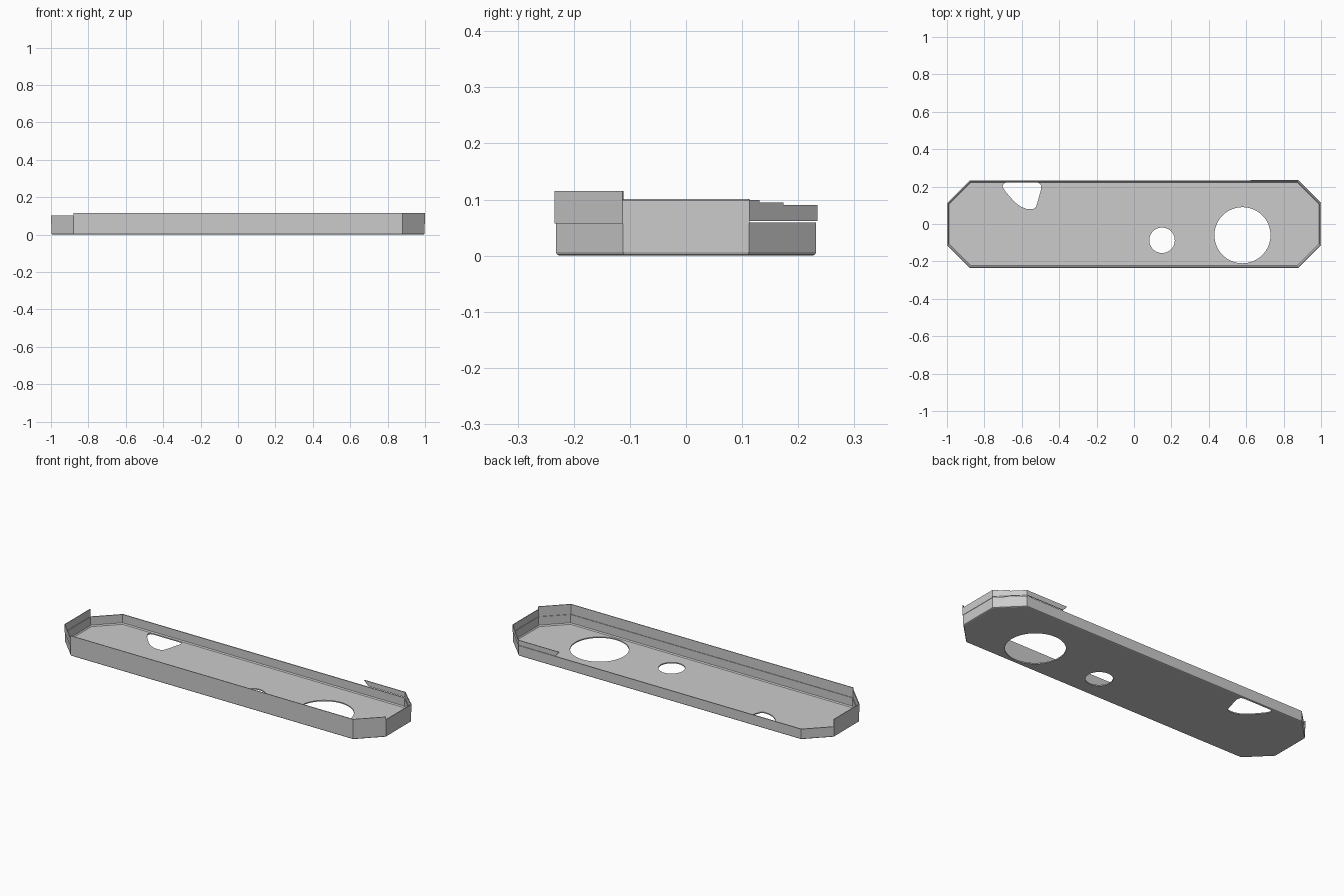
import bpy, bmesh, math
from mathutils import Vector

if "Cube" in bpy.data.objects:
    bpy.data.objects.remove(bpy.data.objects["Cube"])

X, Y, C = 1.0, 0.234, 0.121


def outline(d):
    """Chamfered rectangle, inset by d, counter-clockwise from front left."""
    x, y, c = X - d, Y - d, C - d * (2 - math.sqrt(2))
    return [(-x + c, -y), (x - c, -y), (x, -y + c), (x, y - c),
            (x - c, y), (-x + c, y), (-x, y - c), (-x, -y + c)]


def make(name, verts, faces):
    mesh = bpy.data.meshes.new(name)
    mesh.from_pydata(verts, [], faces)
    bm = bmesh.new()
    bm.from_mesh(mesh)
    bmesh.ops.recalc_face_normals(bm, faces=bm.faces)
    bm.to_mesh(mesh)
    bm.free()
    ob = bpy.data.objects.new(name, mesh)
    bpy.context.collection.objects.link(ob)
    return ob


def loft(name, rings):
    """Closed solid through rings of (points, z)."""
    n = len(rings[0][0])
    verts = [(x, y, z) for pts, z in rings for x, y in pts]
    faces = [list(range(n)), list(range(len(verts) - n, len(verts)))]
    for r in range(len(rings) - 1):
        for i in range(n):
            j = (i + 1) % n
            faces.append([r * n + i, r * n + j, (r + 1) * n + j, (r + 1) * n + i])
    return make(name, verts, faces)


def wall(name, seg, z0, z1, f0=0.0, f1=1.0, f1_top=None):
    """Upright strip along one outline side, between fractions f0 and f1."""
    out, inn = outline(0), outline(0.004)

    def at(ring, f):
        a, b = Vector(ring[seg]), Vector(ring[(seg + 1) % 8])
        return tuple(a.lerp(b, f))

    def ring(f):
        return [at(out, f0), at(out, f), at(inn, f), at(inn, f0)]
    return loft(name, [(ring(f1), z0), (ring(f1 if f1_top is None else f1_top), z1)])


# Lower tray: thin floor with eased bottom edge and low rim
tray = loft("tray", [(outline(0.008), 0), (outline(0.004), 0.002), (outline(0.002), 0.007),
                     (outline(0.002), 0.059), (outline(0.007), 0.059),
                     (outline(0.007), 0.012), (outline(0.012), 0.006)])


# Openings in the floor
def circle(cx, cy, r, n=64):
    return [(cx + r * math.cos(2 * math.pi * i / n),
             cy + r * math.sin(2 * math.pi * i / n)) for i in range(n)]


slot = [(-0.703, 0.20), (-0.698, 0.215), (-0.685, 0.221), (-0.515, 0.221),
        (-0.501, 0.215), (-0.496, 0.20), (-0.498, 0.18), (-0.522, 0.096),
        (-0.530, 0.084), (-0.545, 0.079), (-0.575, 0.081), (-0.605, 0.092),
        (-0.635, 0.115), (-0.665, 0.147), (-0.688, 0.175)]
for pts in (circle(0.58, -0.06, 0.15), circle(0.15, -0.087, 0.068), slot):
    cutter = loft("opening_cutter", [(pts, -0.05), (pts, 0.05)])
    cutter.hide_render = True
    mod = tray.modifiers.new("opening", 'BOOLEAN')
    mod.operation, mod.solver, mod.object = 'DIFFERENCE', 'EXACT', cutter
    bpy.context.view_layer.objects.active = tray
    bpy.ops.object.modifier_apply(modifier=mod.name)
    bpy.data.objects.remove(cutter)

# Upper walls at their different heights
wall("front_wall", 0, 0.057, 0.115)
wall("front_right_wall", 1, 0.057, 0.115)
wall("right_wall", 2, 0.057, 0.099)
wall("left_wall", 6, 0.057, 0.101)
wall("front_left_wall", 7, 0.057, 0.101)

# Stepped lip floating just above the back right rim
wall("corner_lip_high", 3, 0.062, 0.099, 0, 0.15)
wall("corner_lip_mid", 3, 0.062, 0.095, 0.15, 0.5)
wall("corner_lip_low", 3, 0.062, 0.09, 0.5, 1)
wall("back_lip", 4, 0.062, 0.09, 0, 0.13, 0.145)
